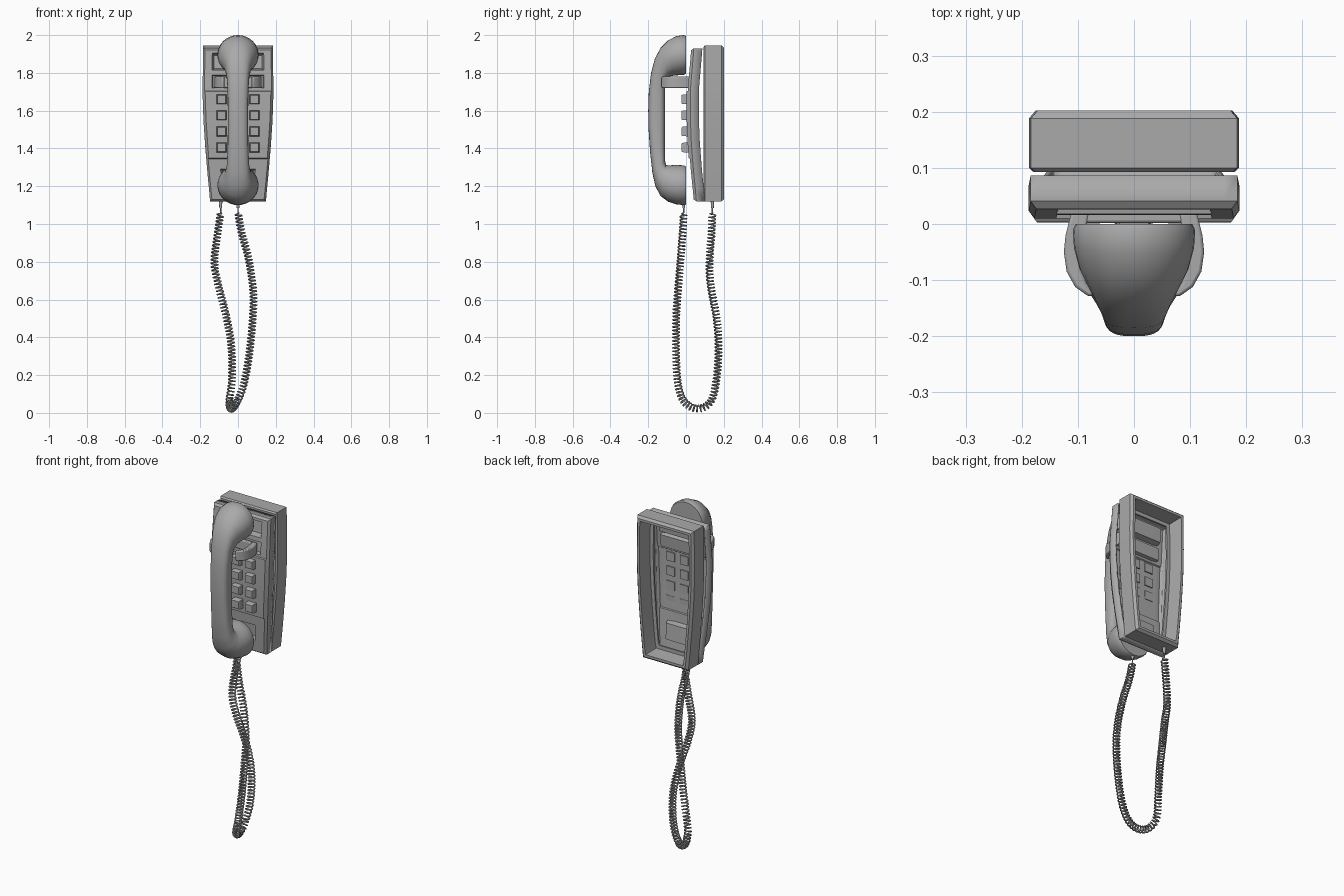
import bpy, bmesh, math
from mathutils import Vector

if "Cube" in bpy.data.objects:
    bpy.data.objects.remove(bpy.data.objects["Cube"])

grey = bpy.data.materials.new("plastic grey")
grey.use_nodes = True
grey.diffuse_color = (0.4, 0.4, 0.4, 1)
grey.node_tree.nodes["Principled BSDF"].inputs["Base Color"].default_value = (0.4, 0.4, 0.4, 1)


def finish(name, bm, angle=35, modifiers=()):
    bmesh.ops.recalc_face_normals(bm, faces=bm.faces)
    mesh = bpy.data.meshes.new(name)
    bm.to_mesh(mesh)
    bm.free()
    obj = bpy.data.objects.new(name, mesh)
    bpy.context.collection.objects.link(obj)
    mesh.materials.append(grey)
    for kind, settings in modifiers:
        mod = obj.modifiers.new(kind.title(), kind)
        for key, value in settings.items():
            setattr(mod, key, value)
    bpy.ops.object.select_all(action='DESELECT')
    obj.select_set(True)
    bpy.context.view_layer.objects.active = obj
    bpy.ops.object.shade_smooth_by_angle(angle=math.radians(angle))
    return obj


def loft(bm, rings, closed=False, caps=False):
    loops = [[bm.verts.new(p) for p in ring] for ring in rings]
    pairs = list(zip(loops, loops[1:])) + ([(loops[-1], loops[0])] if closed else [])
    for a, b in pairs:
        for i in range(len(a)):
            j = (i + 1) % len(a)
            bm.faces.new((a[i], a[j], b[j], b[i]))
    if caps:
        bm.faces.new(loops[0])
        bm.faces.new(loops[-1])


def interp(points, t):
    for (a, va), (b, vb) in zip(points, points[1:]):
        if t <= b:
            return va + (vb - va) * max(0, (t - a) / (b - a))
    return points[-1][1]


def spline(points, steps):
    pts = [Vector(p) for p in points]
    pts = [2 * pts[0] - pts[1]] + pts + [2 * pts[-1] - pts[-2]]
    out = []
    for a, b, c, d in zip(pts, pts[1:], pts[2:], pts[3:]):
        for i in range(steps):
            t = i / steps
            out.append(0.5 * (2 * b + (c - a) * t + (2 * a - 5 * b + 4 * c - d) * t ** 2
                              + (3 * b - a - 3 * c + d) * t ** 3))
    return out + [pts[-2]]


BOTTOM = 1.12


def half_width(z):
    return interp([(1.12, .147), (1.25, .16), (1.4, .173), (1.55, .183), (1.7, .188), (1.94, .184)], z)


def front_y(z):
    return interp([(1.12, .042), (1.3, .024), (1.45, .013), (1.6, .008), (1.72, .01), (1.93, .028)], z)


# Back housing: a hollow frame, open at the back, with a front flange
def outline(inset, y, top=1.945):
    zs = [BOTTOM + (top - BOTTOM) * i / 12 for i in range(13)]
    right = [(half_width(z) - inset, y, min(max(z, BOTTOM + inset), top - inset)) for z in zs]
    return right + [(-x, y, z) for x, y, z in reversed(right)]


bm = bmesh.new()
sections = [(.008, .093), (0, .1), (0, .188), (.012, .202), (.026, .202), (.034, .115),
            (.055, .115), (.055, .105), (.02, .093)]
loft(bm, [outline(i, y) for i, y in sections], closed=True)
finish("back_housing", bm)

# Front panel: a curved sheet with recesses and a raised keypad field
cols = [-1, -.92, -.78, -.6, -.3, 0, .3, .6, .78, .92, 1]
rows = [1.13, 1.19, 1.29, 1.345, 1.45, 1.55, 1.65, 1.705, 1.72, 1.79, 1.815, 1.905, 1.92]
bm = bmesh.new()
grid = [[bm.verts.new((u * (half_width(z) - .01), front_y(z), z)) for u in cols] for z in rows]
for lower, upper in zip(grid, grid[1:]):
    for i in range(len(cols) - 1):
        bm.faces.new((lower[i], lower[i + 1], upper[i + 1], upper[i]))
bm.normal_update()


def sink(z0, z1, u, thickness, depth):
    chosen = []
    for f in bm.faces:
        c = f.calc_center_median()
        if z0 < c.z < z1 and abs(c.x) < u * half_width(c.z):
            chosen.append(f)
    bmesh.ops.inset_region(bm, faces=chosen, thickness=thickness, depth=depth, use_even_offset=True)


rim = [e for e in bm.edges if e.is_boundary]
for step in ((.01, .014), (0, .045)):
    new = bmesh.ops.extrude_edge_only(bm, edges=rim)["geom"]
    rim = [g for g in new if isinstance(g, bmesh.types.BMEdge) and g.is_boundary]
    for v in [g for g in new if isinstance(g, bmesh.types.BMVert)]:
        at_side = abs(v.co.x) > .99 * (half_width(v.co.z) - .01)
        if step[0]:
            if at_side:
                v.co.x += math.copysign(step[0], v.co.x)
            if v.co.z < rows[0] + .001:
                v.co.z -= step[0]
            if v.co.z > rows[-1] - .001:
                v.co.z += step[0]
        v.co.y += step[1]
bm.normal_update()
sink(1.815, 1.905, .78, .01, -.035)     # earpiece recess
sink(1.19, 1.29, .6, .01, -.03)         # mouthpiece recess
sink(1.72, 1.79, .78, .006, -.02)       # hook slot
sink(1.345, 1.705, .92, .004, .006)     # keypad field
finish("front_panel", bm, 30, [("SOLIDIFY", dict(thickness=.01, offset=-1))])

# Keys: tapered blocks in a grid
bm = bmesh.new()
for row in range(4):
    z = 1.66 - row * .085
    for x in (-.087, 0, .087):
        loft(bm, [[(x + sx * s, y, z + sz * s) for sx, sz in ((-1, -1), (1, -1), (1, 1), (-1, 1))]
                  for s, y in ((.026, .02), (.025, -.018), (.021, -.024))], caps=True)
finish("keys", bm)

# Switch hook: two curved prongs joined by a back bar
bm = bmesh.new()
prong = [(.112, .02), (.122, -.02), (.125, -.05), (.12, -.085), (.105, -.112), (.08, -.13),
         (.07, -.125), (.085, -.105), (.094, -.08), (.092, -.04), (.08, .02)]
for side in (-1, 1):
    loft(bm, [[(side * x, y, z) for x, y in prong] for z in (1.72, 1.78)], caps=True)
loft(bm, [[(x, y, z) for x, y in ((-.1, .002), (.1, .002), (.1, .025), (-.1, .025))]
          for z in (1.722, 1.778)], caps=True)
finish("switch_hook", bm, 40, [("BEVEL", dict(width=.005, segments=2))])

# Handset: sections given as outer (y, z), inner (y, z), half width, squareness
stations = [
    (0, 1.995, 0, 1.795, .104, 2), (-.012, 2, -.01, 1.79, .109, 2), (-.05, 1.995, -.035, 1.788, .107, 2),
    (-.095, 1.972, -.065, 1.786, .097, 2), (-.135, 1.932, -.09, 1.78, .08, 2.2),
    (-.165, 1.875, -.105, 1.765, .066, 2.6), (-.185, 1.8, -.111, 1.735, .058, 3),
    (-.197, 1.7, -.111, 1.68, .055, 3), (-.2, 1.6, -.111, 1.6, .054, 3), (-.198, 1.5, -.111, 1.5, .054, 3),
    (-.19, 1.38, -.111, 1.4, .055, 3), (-.178, 1.27, -.111, 1.335, .06, 2.8),
    (-.162, 1.2, -.105, 1.312, .069, 2.4), (-.135, 1.148, -.088, 1.31, .085, 2.1),
    (-.095, 1.118, -.065, 1.312, .1, 2), (-.05, 1.104, -.035, 1.312, .108, 2),
    (-.012, 1.1, -.01, 1.31, .109, 2), (0, 1.105, 0, 1.305, .104, 2)]
bm = bmesh.new()
rings = []
for yo, zo, yi, zi, w, power in stations:
    ring = []
    for k in range(32):
        a = math.tau * k / 32
        c, s = (math.copysign(abs(f) ** (2 / power), f) for f in (math.cos(a), math.sin(a)))
        ring.append((w * c, (yo + yi) / 2 + s * (yo - yi) / 2, (zo + zi) / 2 + s * (zo - zi) / 2))
    rings.append(ring)
loft(bm, rings, caps=True)
finish("handset", bm, 50)

# Coiled cord: a helix wound round a hanging path
path = spline([(0, -.012, 1.06), (.02, -.018, .95), (.055, -.028, .82), (.08, -.042, .65), (.078, -.052, .5),
               (.058, -.052, .3), (.03, -.042, .15), (-.005, -.01, .06), (-.035, .06, .022),
               (-.045, .13, .06), (-.032, .162, .18), (-.035, .172, .35), (-.06, .162, .5),
               (-.105, .13, .68), (-.125, .125, .8), (-.108, .135, .95), (-.092, .14, 1.06)], 150)
PITCH, COIL = .0185, .0175
total = sum((b - a).length for a, b in zip(path, path[1:]))
turns = round(total / PITCH)
points, run = [Vector((0, -.012, 1.12))], 0
step = total / (turns * 14)
normal, target = Vector((1, 0, 0)), 0
for a, b in zip(path, path[1:]):
    tangent = (b - a).normalized()
    normal = (normal - tangent * normal.dot(tangent)).normalized()
    side = tangent.cross(normal)
    length = (b - a).length
    while target <= run + length:
        angle = math.tau * target / PITCH
        radius = COIL * min(1, target / .01, max(0, total - target) / .01)
        points.append(a + tangent * (target - run)
                      + radius * (normal * math.cos(angle) + side * math.sin(angle)))
        target += step
    run += length
points.append(Vector((-.092, .14, 1.13)))
curve = bpy.data.curves.new("coiled_cord", 'CURVE')
curve.dimensions = '3D'
curve.bevel_depth = .0042
curve.bevel_resolution = 1
curve.use_fill_caps = True
line = curve.splines.new('POLY')
line.points.add(len(points) - 1)
for p, co in zip(line.points, points):
    p.co = (*co, 1)
cord = bpy.data.objects.new("coiled_cord", curve)
bpy.context.collection.objects.link(cord)
curve.materials.append(grey)
bpy.ops.object.select_all(action='DESELECT')
cord.select_set(True)
bpy.context.view_layer.objects.active = cord
bpy.ops.object.convert(target='MESH')
bpy.ops.object.shade_smooth()

# Cord plugs at the handset and the housing
for name, x, y in (("handset_plug", 0, -.012), ("housing_plug", -.092, .14)):
    bm = bmesh.new()
    loft(bm, [[(x + r * math.cos(math.tau * k / 12), y + r * math.sin(math.tau * k / 12), z)
               for k in range(12)] for r, z in ((.007, 1.085), (.01, 1.13))], caps=True)
    finish(name, bm)
